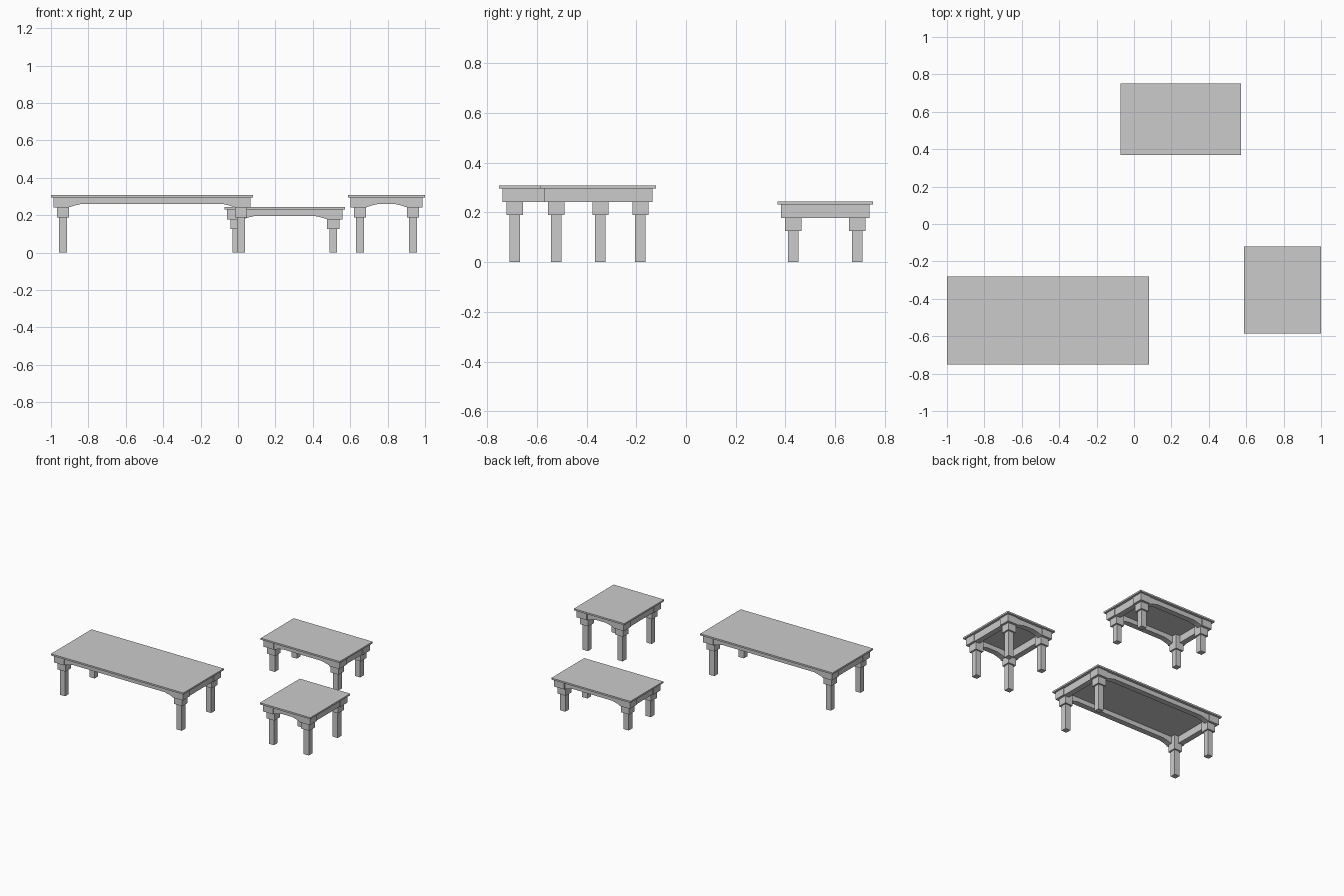
import bpy

if "Cube" in bpy.data.objects:
    bpy.data.objects.remove(bpy.data.objects["Cube"])

SLAB, STEP = 0.012, 0.053      # tabletop thickness, height of each leg block
LIP = 0.014                    # tabletop overhang / block setback
REC, THICK = 0.006, 0.042      # apron setback and thickness


def mesh_object(name, verts, faces):
    me = bpy.data.meshes.new(name)
    me.from_pydata(verts, [], faces)
    ob = bpy.data.objects.new(name, me)
    bpy.context.collection.objects.link(ob)
    return ob


def box(name, x, y, z):
    x, y, z = sorted(x), sorted(y), sorted(z)
    verts = [(a, b, c) for a in x for b in y for c in z]
    faces = [(0, 1, 3, 2), (4, 6, 7, 5), (0, 4, 5, 1),
             (2, 3, 7, 6), (0, 2, 6, 4), (1, 5, 7, 3)]
    return mesh_object(name, verts, faces)


def arched_apron(name, profile, y):
    # extrude an x-z outline along y
    n = len(profile)
    y0, y1 = sorted(y)
    verts = [(x, y0, z) for x, z in profile] + [(x, y1, z) for x, z in profile]
    faces = [tuple(range(n)), tuple(range(2 * n - 1, n - 1, -1))]
    faces += [(i, i + n, (i + 1) % n + n, (i + 1) % n) for i in range(n)]
    return mesh_object(name, verts, faces)


def table(label, x0, x1, y0, y1, top):
    under = top - SLAB
    mid = under - STEP
    low = mid - STEP
    box(label + "_top", (x0, x1), (y0, y1), (under, top))

    # stepped legs: wide corner block, smaller block, slim post
    for ex, sx in ((x0, 1), (x1, -1)):
        for ey, sy in ((y0, 1), (y1, -1)):
            def post(part, a, b, z):
                box(f"{label}_{part}", (ex + sx * a, ex + sx * b),
                    (ey + sy * a, ey + sy * b), z)
            post("corner_block", LIP, 0.096, (mid, under))
            post("lower_block", 0.031, 0.096, (low, mid))
            post("leg", 0.043, 0.085, (0, low))

    # straight aprons on the short ends
    for ex, sx in ((x0, 1), (x1, -1)):
        a = ex + sx * (LIP + REC)
        box(label + "_end_apron", (a, a + sx * THICK),
            (y0 + 0.096, y1 - 0.096), (mid, under))

    # arched aprons on the front and back
    l, r = x0 + 0.096, x1 - 0.096
    arch = [(0, 0), (0.035, 0.011), (0.07, 0.019)]
    outline = [(l + d, mid + h) for d, h in arch]
    outline += [(r - d, mid + h) for d, h in reversed(arch)]
    outline += [(r, under), (l, under)]
    for ey, sy in ((y0, 1), (y1, -1)):
        a = ey + sy * (LIP + REC)
        arched_apron(label + "_arched_apron", outline, (a, a + sy * THICK))


table("coffee_table", -1.0, 0.08, -0.752, -0.28, 0.307)
table("low_table", -0.072, 0.573, 0.368, 0.752, 0.243)
table("side_table", 0.588, 1.0, -0.585, -0.12, 0.307)
